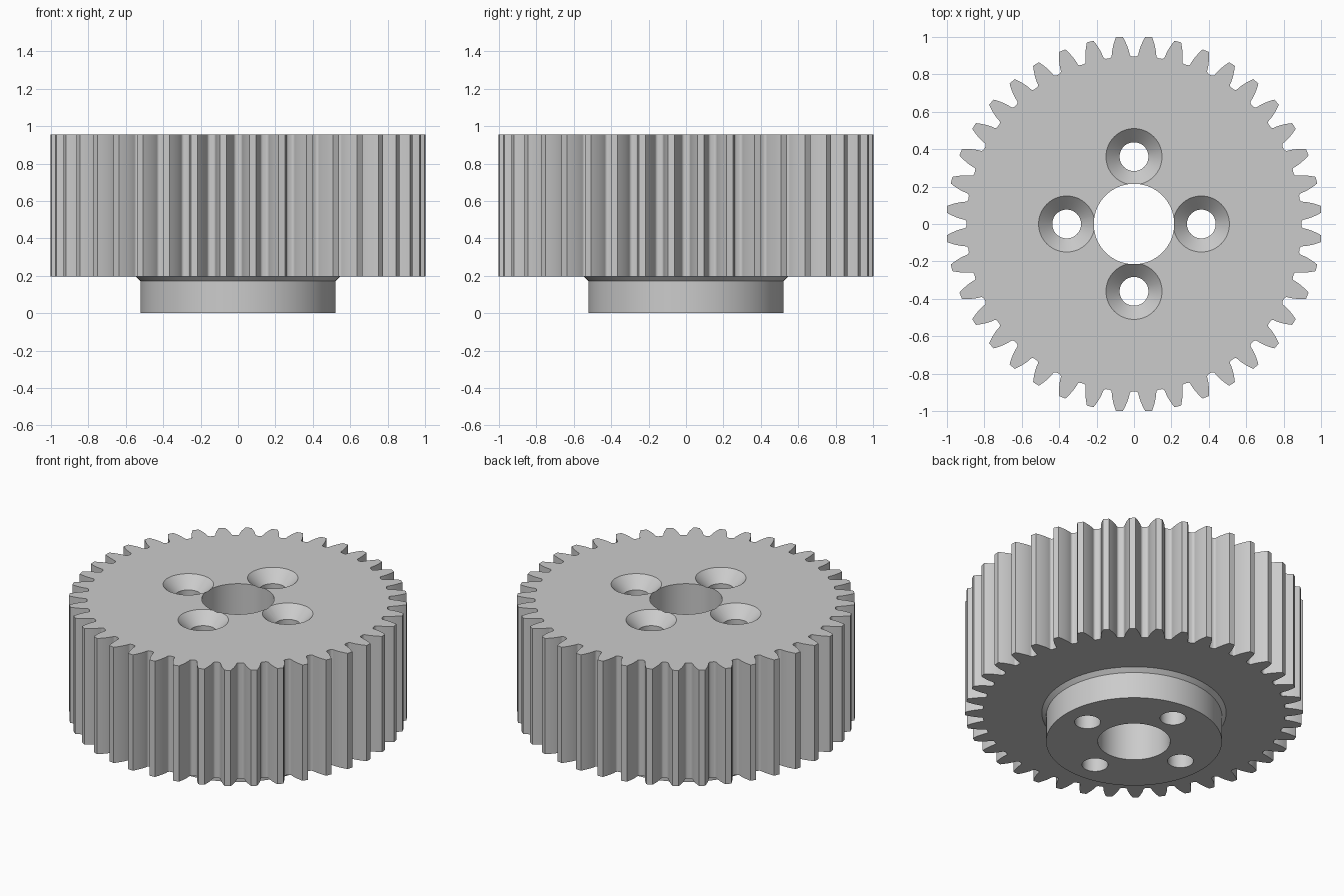
import bpy
import bmesh
import math
from mathutils import Matrix, Vector

cube = bpy.data.objects.get("Cube")
if cube:
    bpy.data.objects.remove(cube, do_unlink=True)

# Gear proportions
TEETH = 40
TIP_R = 1.003
MODULE = 2 * TIP_R / (TEETH + 2)
PITCH_R = MODULE * TEETH / 2
ROOT_R = PITCH_R - 1.25 * MODULE
PRESSURE = math.radians(20)
BASE_R = PITCH_R * math.cos(PRESSURE)
FILLET_R = ROOT_R + 0.016
STEP = 2 * math.pi / TEETH
BOTTOM, TOP = 0.197, 0.955

grey = bpy.data.materials.new("steel grey")
grey.use_nodes = True
colour = (0.6, 0.6, 0.6, 1)
grey.diffuse_color = colour
grey.node_tree.nodes["Principled BSDF"].inputs["Base Color"].default_value = colour


def finish(name, bm):
    bmesh.ops.recalc_face_normals(bm, faces=bm.faces)
    mesh = bpy.data.meshes.new(name)
    bm.to_mesh(mesh)
    bm.free()
    mesh.materials.append(grey)
    obj = bpy.data.objects.new(name, mesh)
    bpy.context.collection.objects.link(obj)
    return obj


def lathe(name, profile, segments, centre=(0, 0)):
    """Closed solid turned from (radius, height) points, with flat end caps."""
    bm = bmesh.new()
    rings = []
    for r, z in profile:
        rings.append([bm.verts.new((centre[0] + r * math.cos(a), centre[1] + r * math.sin(a), z))
                      for a in (2 * math.pi * i / segments for i in range(segments))])
    for low, high in zip(rings, rings[1:]):
        for i in range(segments):
            j = (i + 1) % segments
            bm.faces.new((low[i], low[j], high[j], high[i]))
    bm.faces.new(rings[0])
    bm.faces.new(rings[-1])
    return finish(name, bm)


def half_angle(r):
    """Half the angular thickness of an involute tooth at radius r."""
    def inv(a):
        return math.tan(a) - a
    return math.pi / (2 * TEETH) + inv(PRESSURE) - inv(math.acos(BASE_R / r))


def tooth_half():
    """One side of a tooth as (angle from tooth centre, radius), root to tip."""
    points = []
    start = half_angle(FILLET_R)
    for i in range(5):
        t = math.pi / 2 * i / 5
        points.append((start + 0.018 * (1 - math.sin(t)),
                       FILLET_R - (FILLET_R - ROOT_R) * math.cos(t)))
    for i in range(7):
        r = FILLET_R + (TIP_R - FILLET_R) * i / 6
        points.append((half_angle(r), r))
    return points


# Toothed body
bm = bmesh.new()
side = tooth_half()
tooth = [(-a, r) for a, r in side] + [(0, TIP_R)] + [(a, r) for a, r in reversed(side)]
outline = []
for k in range(TEETH):
    middle = (k + 0.5) * STEP
    for a, r in tooth:
        outline.append(bm.verts.new((r * math.cos(middle + a), r * math.sin(middle + a), BOTTOM)))
base = bm.faces.new(outline)
result = bmesh.ops.extrude_face_region(bm, geom=[base], use_keep_orig=True)
raised = [v for v in result["geom"] if isinstance(v, bmesh.types.BMVert)]
bmesh.ops.translate(bm, verts=raised, vec=(0, 0, TOP - BOTTOM))
gear = finish("spur_gear", bm)

# Hub with a flared shoulder, reaching into the body
hub = lathe("hub", [(0.522, 0), (0.522, 0.172), (0.547, BOTTOM), (0.547, 0.4)], 128)

# Central bore and four countersunk screw holes
cutters = [lathe("bore_cutter", [(0.215, -0.1), (0.215, 1.1)], 96)]
hole = [(0.077, -0.1), (0.077, TOP - 0.073), (0.15, TOP), (0.15, 1.1)]
for k in range(4):
    a = k * math.pi / 2
    cutters.append(lathe("screw_hole_cutter", hole, 64, (0.36 * math.cos(a), 0.36 * math.sin(a))))

# Join the hub and cut the holes
bpy.ops.object.select_all(action='DESELECT')
gear.select_set(True)
bpy.context.view_layer.objects.active = gear
for tool, operation in [(hub, 'UNION')] + [(c, 'DIFFERENCE') for c in cutters]:
    mod = gear.modifiers.new(tool.name, 'BOOLEAN')
    mod.operation = operation
    mod.solver = 'EXACT'
    mod.object = tool
    bpy.ops.object.modifier_apply(modifier=mod.name)
    bpy.data.objects.remove(tool, do_unlink=True)

bpy.ops.object.shade_smooth_by_angle(angle=math.radians(25))
